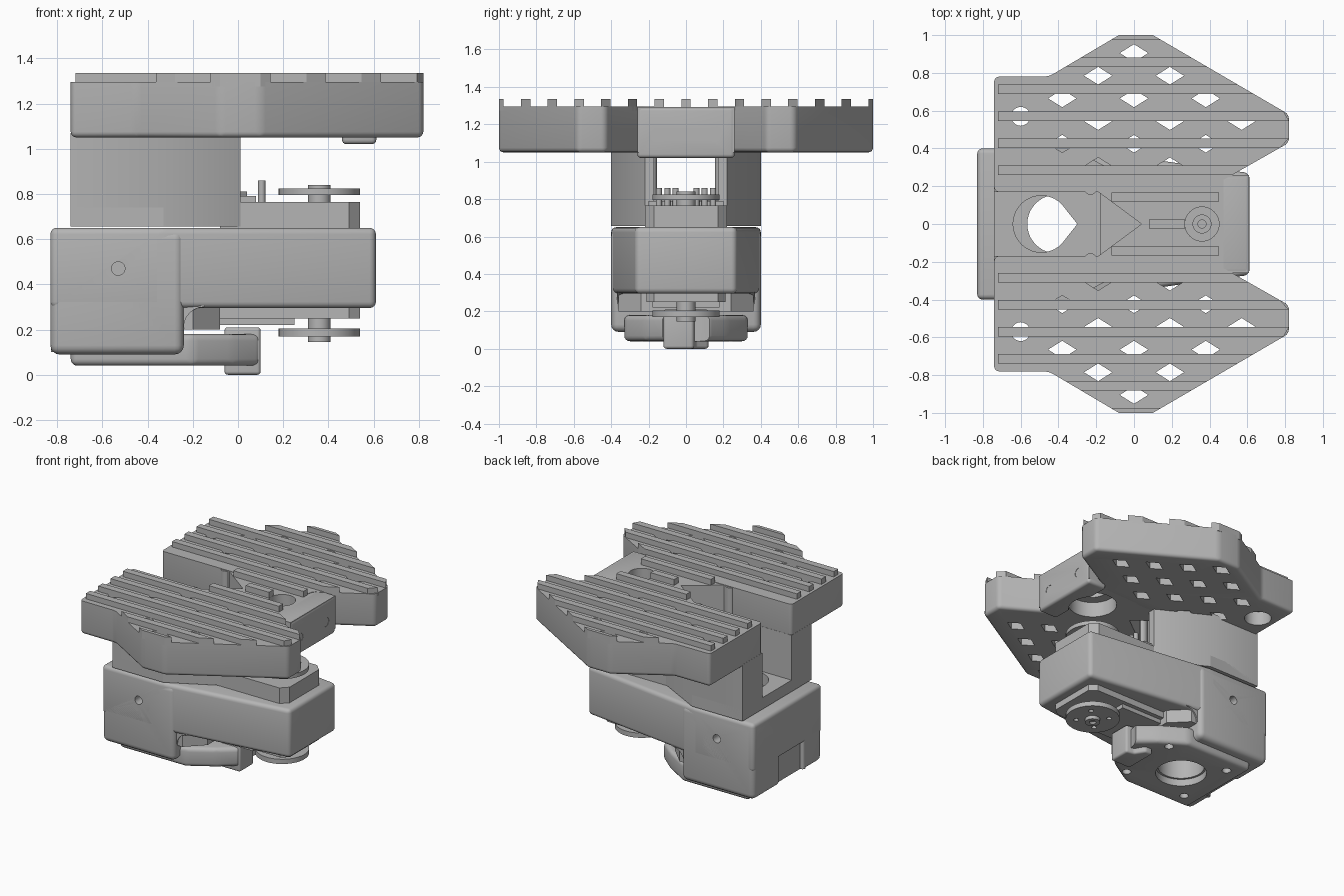
import bpy, bmesh, math
from mathutils import Matrix, Vector

if "Cube" in bpy.data.objects:
    bpy.data.objects.remove(bpy.data.objects["Cube"])

gray = bpy.data.materials.new("plain gray")
gray.use_nodes = True
gray.diffuse_color = (0.46, 0.46, 0.46, 1)
gray.node_tree.nodes["Principled BSDF"].inputs["Base Color"].default_value = gray.diffuse_color


def finish(name, bm):
    bmesh.ops.recalc_face_normals(bm, faces=bm.faces)
    mesh = bpy.data.meshes.new(name)
    bm.to_mesh(mesh)
    bm.free()
    mesh.materials.append(gray)
    ob = bpy.data.objects.new(name, mesh)
    bpy.context.collection.objects.link(ob)
    return ob


def add_prism(bm, pts, z0, z1):
    face = bm.faces.new([bm.verts.new((x, y, z0)) for x, y in pts])
    ext = bmesh.ops.extrude_face_region(bm, geom=[face])["geom"]
    bmesh.ops.translate(bm, vec=(0, 0, z1 - z0),
                        verts=[g for g in ext if isinstance(g, bmesh.types.BMVert)])


def prism(name, pts, z0, z1, bevel=0.0, round_top=True):
    """Extruded outline with optional rounded edges."""
    bm = bmesh.new()
    add_prism(bm, pts, z0, z1)
    if bevel:
        edges = [e for e in bm.edges
                 if round_top or min(v.co.z for v in e.verts) < z1 - 1e-4]
        bmesh.ops.bevel(bm, geom=edges, offset=bevel, segments=4, profile=0.5,
                        affect='EDGES', clamp_overlap=True)
    return finish(name, bm)


def sym(half):
    """Close a +y half outline by mirroring it across y = 0."""
    return half + [(x, -y) for x, y in reversed(half) if y > 0]


def rect(x0, x1, y0, y1):
    return [(x0, y0), (x1, y0), (x1, y1), (x0, y1)]


def circle(x, y, r, n=40):
    return [(x + r * math.cos(2 * math.pi * i / n), y + r * math.sin(2 * math.pi * i / n))
            for i in range(n)]


def teardrop(x, r, tip):
    arc = [(x + r * math.cos(math.radians(a)), r * math.sin(math.radians(a)))
           for a in range(45, 316, 9)]
    return arc + [(tip, 0)]


def rod(name, center, axis, r, depth):
    bm = bmesh.new()
    bmesh.ops.create_cone(bm, cap_ends=True, segments=20, radius1=r, radius2=r, depth=depth)
    turn = Vector((0, 0, 1)).rotation_difference(Vector(axis)).to_matrix().to_4x4()
    bm.transform(Matrix.Translation(center) @ turn)
    return finish(name, bm)


def cut(ob, *cutters):
    for c in cutters:
        c.hide_render = True
        m = ob.modifiers.new("cut", 'BOOLEAN')
        m.object, m.solver, m.operation = c, 'EXACT', 'DIFFERENCE'
        bpy.context.view_layer.objects.active = ob
        bpy.ops.object.modifier_apply(modifier=m.name)
        bpy.data.objects.remove(c)


# Main housing, tapering toward +x, with a deep block at the other end
housing = prism("housing", sym([(-0.83, 0.4), (-0.33, 0.4), (0.61, 0.27)]), 0.295, 0.65, 0.028)
deep = prism("housing_deep_block", sym([(-0.83, 0.4), (-0.24, 0.4)]), 0.09, 0.64, 0.04)
neck = prism("housing_neck", sym([(-0.3, 0.36), (-0.2, 0.36), (-0.08, 0.24)]), 0.2, 0.32)
for ob in (housing, deep):
    cut(ob, prism("bore_cutter", circle(-0.41, 0, 0.155), 0, 0.9))
    for s in (1, -1):
        cut(ob, rod("screw_cutter", (-0.53, 0.4 * s, 0.47), (0, 1, 0), 0.03, 0.16))
cut(deep, prism("slot_cutter", rect(-0.9, -0.79, -0.2, 0.11), 0, 0.32))
rod("slot_rail", (-0.81, -0.2, 0.21), (0, 0, 1), 0.018, 0.22)

# Fillet between the deep block and the shallow housing
bm = bmesh.new()
arc = [(-0.2 + 0.05 - 0.09 * math.sin(a), 0.21 + 0.09 * math.cos(a))
       for a in [i * math.pi / 12 for i in range(7)]]
loop = [bm.verts.new((x, -0.37, z)) for x, z in arc + [(-0.27, 0.21), (-0.27, 0.32), (-0.15, 0.32)]]
ext = bmesh.ops.extrude_face_region(bm, geom=[bm.faces.new(loop)])["geom"]
bmesh.ops.translate(bm, vec=(0, 0.74, 0), verts=[g for g in ext if isinstance(g, bmesh.types.BMVert)])
finish("housing_fillet", bm)

# Bottom plate and hook
plate = prism("bottom_plate", sym([(-0.74, 0.33), (-0.2, 0.33), (-0.02, 0.22), (0.1, 0.12)]),
              0.04, 0.18, 0.03)
cut(plate, prism("bore_cutter", circle(-0.41, 0, 0.17), 0, 0.5),
    prism("pulley_clearance", circle(0.36, 0, 0.3), 0, 0.3))
for s in (1, -1):
    for x in (-0.62, -0.12):
        cut(plate, rod("hole_cutter", (x, 0.22 * s, 0.04), (0, 0, 1), 0.03, 0.12))
prism("hook", [(-0.06, -0.12), (0.1, -0.12), (0.1, 0.04), (0.04, 0.05), (0.0, 0.12), (-0.06, 0.12)],
      0.0, 0.21, 0.015)

# Actuator ends above and below the housing
oct_end = sym([(-0.08, 0.22), (0.49, 0.22), (0.54, 0.17)])
prism("actuator_top", oct_end, 0.62, 0.765)
prism("actuator_top_step", rect(-0.08, 0.08, -0.2, 0.2), 0.75, 0.79)
prism("actuator_bottom", sym([(-0.08, 0.21), (0.49, 0.21), (0.54, 0.17)]), 0.25, 0.31)
prism("actuator_bottom_step", rect(-0.08, 0.25, -0.18, 0.18), 0.22, 0.26)
for i in range(3):
    for s in (1, -1):
        rod("connector_pin", (0.105, s * (0.055 + 0.045 * i), 0.81), (0, 0, 1), 0.016, 0.1)


def pulley(side, z0, z1, hub0, hub1):
    disc = prism(side + "_pulley", circle(0.36, 0, 0.18, 48), z0, z1)
    for i in range(4):
        a = math.pi / 4 + i * math.pi / 2
        cut(disc, rod("hole_cutter", (0.36 + 0.11 * math.cos(a), 0.11 * math.sin(a), z0),
                      (0, 0, 1), 0.017, 0.2))
    prism(side + "_pulley_boss", circle(0.36, 0, 0.08), min(z1, hub1) - 0.02, max(z0, hub0) + 0.02)
    hub = prism(side + "_pulley_hub", circle(0.36, 0, 0.05), hub0, hub1)
    cut(hub, rod("hub_cutter", (0.36, 0, hub1 if side == "top" else hub0), (0, 0, 1), 0.022, 0.03))


pulley("top", 0.795, 0.825, 0.76, 0.84)
pulley("bottom", 0.17, 0.205, 0.145, 0.25)

# Tower: slab floor with a teardrop opening and two side walls
floor = prism("tower_floor", sym([(-0.74, 0.4), (-0.33, 0.4), (-0.2, 0.2), (0.04, 0)]), 0.655, 0.74)
cut(floor, prism("teardrop_cutter", teardrop(-0.49, 0.15, -0.3), 0.5, 0.9))
prism("tower_wedge", sym([(-0.18, 0.17), (0.04, 0)]), 0.73, 0.81)
for s in (1, -1):
    prism("tower_wall", [(x, y * s) for x, y in
          [(-0.74, 0.17), (-0.74, 0.4), (-0.33, 0.4), (0.01, 0.22), (0.01, 0.17)]], 0.655, 1.07)
    rod("wall_screw_boss", (-0.23, 0.19 * s, 0.98), (0, 0, 1), 0.035, 0.62)

# Wing outline limits along x for a given distance from the middle
TOP, RIB = 1.295, 1.335
LOW = [(0.17, -0.74), (0.78, -0.74), (0.781, -0.45), (1.0, -0.08)]
HIGH = [(0.17, 0.45), (0.22, 0.45), (0.43, 0.82), (0.58, 0.82), (1.0, 0.1)]


def limit(table, y):
    for (ya, xa), (yb, xb) in zip(table, table[1:]):
        if y <= yb:
            return xa + (xb - xa) * max(0, (y - ya) / (yb - ya))
    return table[-1][1]


def rib(bm, y, lo=None):
    ya, yb = y - 0.025, min(y + 0.025, 1.0)
    pts = [(max(-0.72, limit(LOW, ya)), ya), (limit(HIGH, ya), ya),
           (limit(HIGH, yb), yb), (max(-0.72, limit(LOW, yb)), yb)]
    if lo is not None:
        pts[0], pts[3] = (lo, ya), (lo, yb)
    add_prism(bm, pts, TOP - 0.02, RIB)


# Wings with a diamond lattice and a round access hole
outline = [(x, y) for y, x in LOW] + [(x, y) for y, x in reversed(HIGH)]
for s in (1, -1):
    wing = prism("wing", [(x, y * s) for x, y in outline], 1.05, TOP, 0.035, round_top=False)
    bm = bmesh.new()
    for row in range(6):
        y = 0.905 - 0.12 * row
        for col in range(-3, 4):
            x = col * 0.19
            if (col + row) % 2 == 0 and max(-0.5, limit(LOW, y) + 0.1) < x < limit(HIGH, y) - 0.1:
                add_prism(bm, [(x - 0.075, y * s), (x, (y - 0.047) * s),
                               (x + 0.075, y * s), (x, (y + 0.047) * s)], 0.9, 1.5)
    cut(wing, finish("diamond_cutter", bm),
        rod("access_cutter", (-0.6, 0.57 * s, 1.2), (0, 0, 1), 0.05, 0.6),
        rod("counterbore_cutter", (-0.6, 0.57 * s, 1.05), (0, 0, 1), 0.09, 0.2))

# Middle bridge joining the wings, with a socket over the pulley
bridge = prism("bridge", sym([(0.04, 0), (-0.23, 0.2), (-0.2, 0.26), (0.61, 0.26)]), 1.05, TOP - 0.003)
nose = prism("bridge_nose", sym([(0.46, 0.26), (0.612, 0.26)]), 1.02, TOP - 0.002, 0.02)
for ob in (bridge, nose):
    cut(ob, prism("socket_cutter", circle(0.36, 0, 0.16), 0.9, 1.16),
        prism("opening_cutter", circle(0.36, 0, 0.09), 0.9, 1.5))
for s in (1, -1):
    cut(nose, rod("screw_cutter", (0.61, 0.15 * s, 1.14), (1, 0, 0), 0.032, 0.12))

# Ribs along the deck
bm = bmesh.new()
for k in range(2, 8):
    rib(bm, k / 7)
bmesh.ops.duplicate(bm, geom=bm.verts[:] + bm.edges[:] + bm.faces[:])
for v in bm.verts[len(bm.verts) // 2:]:
    v.co.y *= -1
for s in (1, -1):
    add_prism(bm, rect(-0.12, 0.45, s * 0.143 - 0.025, s * 0.143 + 0.025), TOP - 0.02, RIB)
add_prism(bm, rect(0.08, 0.27, -0.025, 0.025), TOP - 0.02, RIB)
finish("deck_ribs", bm)

# Smooth rounded surfaces, keep the corners sharp
bpy.ops.object.select_all(action='DESELECT')
for ob in bpy.context.scene.objects:
    if ob.type == 'MESH' and gray.name in ob.data.materials:
        ob.select_set(True)
        bpy.context.view_layer.objects.active = ob
bpy.ops.object.shade_smooth_by_angle(angle=math.radians(30))
